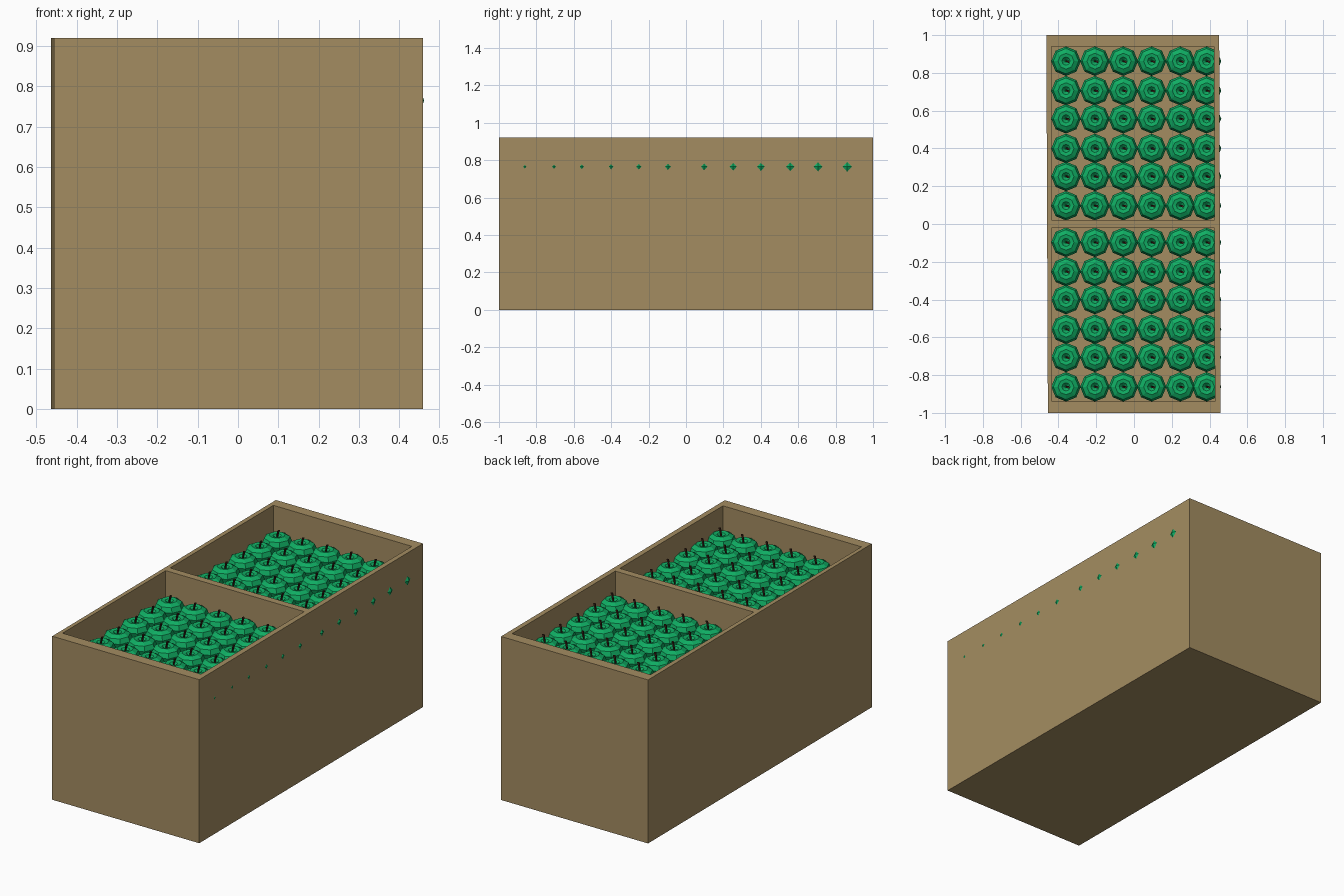
import bpy, bmesh, math
from mathutils import Vector

if "Cube" in bpy.data.objects:
    bpy.data.objects.remove(bpy.data.objects["Cube"])


def material(name, rgb):
    m = bpy.data.materials.new(name)
    m.diffuse_color = (*rgb, 1)
    m.use_nodes = True
    m.node_tree.nodes["Principled BSDF"].inputs["Base Color"].default_value = m.diffuse_color
    return m


WOOD = material("tan_wood", (0.37, 0.265, 0.12))
GREEN = material("apple_green", (0.005, 0.42, 0.125))
STEM = material("stem_brown", (0.05, 0.018, 0.01))


def new_object(name, bm, *mats):
    bmesh.ops.recalc_face_normals(bm, faces=bm.faces)
    me = bpy.data.meshes.new(name)
    bm.to_mesh(me)
    bm.free()
    for m in mats:
        me.materials.append(m)
    ob = bpy.data.objects.new(name, me)
    bpy.context.collection.objects.link(ob)
    return ob


def box(name, lo, hi, mat, skew=0.0):
    bm = bmesh.new()
    bmesh.ops.create_cube(bm, size=1)
    for v in bm.verts:
        v.co = Vector([(a + b) / 2 + c * (b - a) for a, b, c in zip(lo, hi, v.co)])
        v.co.x -= skew * v.co.y
    return new_object(name, bm, mat)


# Crate: solid block, very slightly skewed, with two pockets cut in the top
crate = box("crate", (-0.46, -1, 0), (0.455, 1, 0.92), WOOD, 0.004)
for y0, y1 in ((-0.94, -0.02), (0.02, 0.94)):
    cutter = box("pocket_cutter", (-0.436, y0, 0.70), (0.426, y1, 1.1), WOOD, 0.002)
    cutter.hide_render = True
    mod = crate.modifiers.new("pocket", 'BOOLEAN')
    mod.operation = 'DIFFERENCE'
    mod.solver = 'EXACT'
    mod.object = cutter
    bpy.context.view_layer.objects.active = crate
    bpy.ops.object.modifier_apply(modifier=mod.name)
    bpy.data.objects.remove(cutter)


# Apple: eight-sided lathe with dimples, plus a leaning stem
def ring(bm, centre, r, n):
    return [bm.verts.new((centre[0] + r * math.cos(2 * math.pi * i / n),
                          centre[1] + r * math.sin(2 * math.pi * i / n),
                          centre[2])) for i in range(n)]


def loft(bm, sections, n, mat):
    rings = [ring(bm, c, r, n) for c, r in sections]
    faces = [bm.faces.new(rings[0]), bm.faces.new(rings[-1])]
    for a, b in zip(rings, rings[1:]):
        for i in range(n):
            j = (i + 1) % n
            faces.append(bm.faces.new((a[i], a[j], b[j], b[i])))
    for f in faces:
        f.material_index = mat


PROFILE = [(0.012, -0.062), (0.035, -0.07), (0.062, -0.042), (0.078, 0.0),
           (0.067, 0.026), (0.042, 0.04), (0.022, 0.036), (0.006, 0.02)]
bm = bmesh.new()
loft(bm, [((0, 0, z), r) for r, z in PROFILE], 8, 0)
loft(bm, [((0, 0, 0.015), 0.005), ((0.003, 0, 0.04), 0.005),
          ((0.012, -0.003, 0.068), 0.007)], 5, 1)
first = new_object("apple", bm, GREEN, STEM)

# Six by six apples in each pocket
XS = (-0.36, -0.207, -0.057, 0.093, 0.245, 0.384)
YS = (0.097, 0.252, 0.40, 0.557, 0.706, 0.862)
for side in (-1, 1):
    for y in YS:
        for x in XS:
            ob = bpy.data.objects.new("apple", first.data)
            bpy.context.collection.objects.link(ob)
            ob.location = (x, side * y, 0.765)
bpy.data.objects.remove(first)
